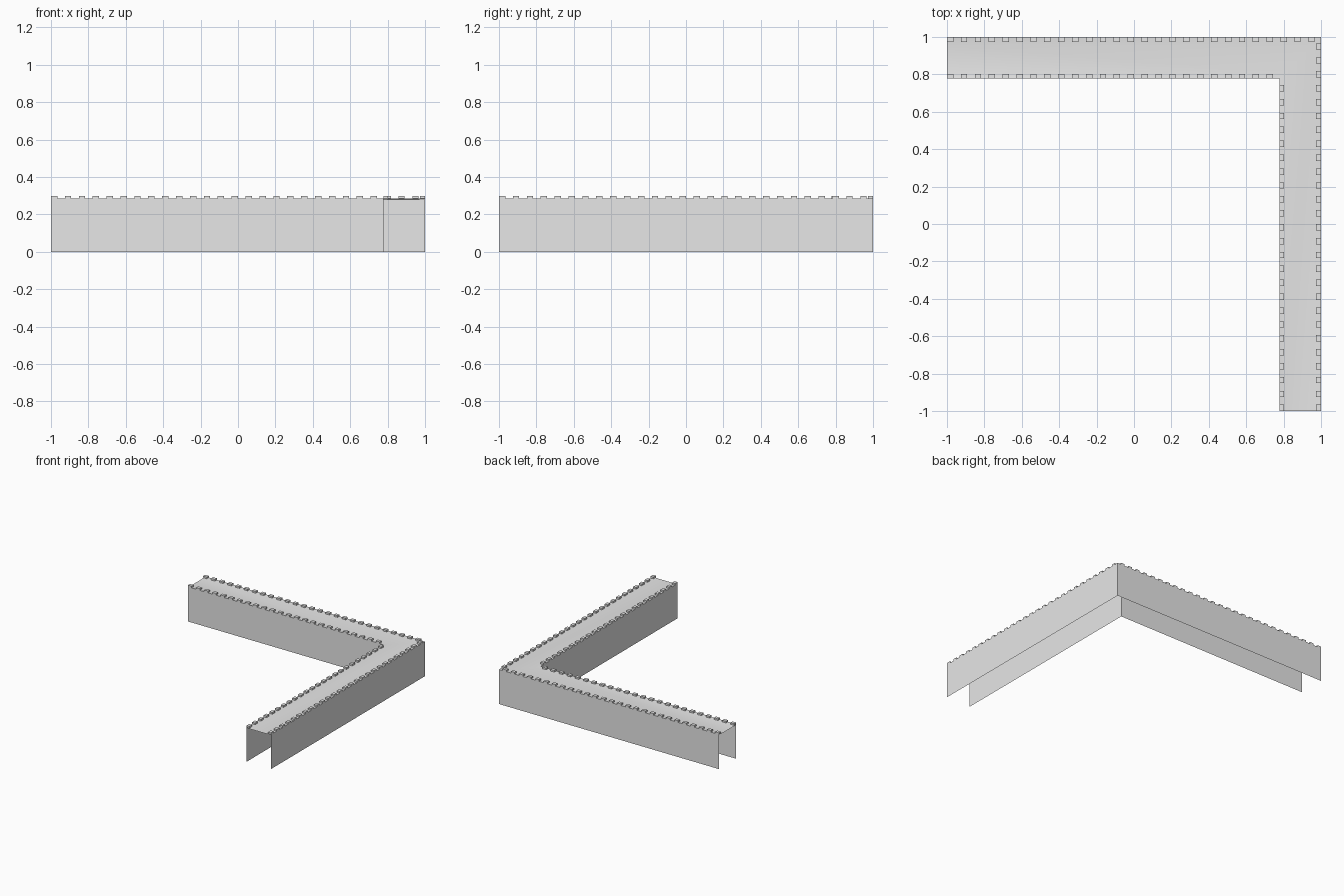
import bpy
import bmesh
import math

if "Cube" in bpy.data.objects:
    bpy.data.objects.remove(bpy.data.objects["Cube"], do_unlink=True)

WIDTH = 0.223      # thickness of the whole rampart
WALL_TOP = 0.284
PITCH = 0.0743     # merlon spacing
MERLON = (0.034, 0.026, 0.014)   # length, depth, height

stone = bpy.data.materials.new("pale_grey_stone")
stone.use_nodes = True
stone.diffuse_color = (0.8, 0.8, 0.8, 1)
stone.node_tree.nodes["Principled BSDF"].inputs["Base Color"].default_value = (0.8, 0.8, 0.8, 1)


def finish(bm, name):
    mesh = bpy.data.meshes.new(name)
    bm.to_mesh(mesh)
    bm.free()
    mesh.materials.append(stone)
    obj = bpy.data.objects.new(name, mesh)
    bpy.context.collection.objects.link(obj)
    return obj


# Rampart shell: an open channel profile swept round a mitred corner
profile = [(0, 0), (0, WALL_TOP), (0.045, WALL_TOP - 0.005),
           (WIDTH - 0.03, WALL_TOP - 0.005), (WIDTH, WALL_TOP), (WIDTH, 0)]
bm = bmesh.new()
sections = []
for place in (lambda o: (-1, 1 - o), lambda o: (1 - o, 1 - o), lambda o: (1 - o, -1)):
    sections.append([bm.verts.new((*place(o), z)) for o, z in profile])
for a, b in zip(sections, sections[1:]):
    for j in range(len(profile) - 1):
        bm.faces.new((a[j], a[j + 1], b[j + 1], b[j]))
rampart = finish(bm, "rampart_shell")
bpy.ops.object.select_all(action="DESELECT")
rampart.select_set(True)
bpy.context.view_layer.objects.active = rampart
bpy.ops.object.shade_smooth_by_angle(angle=math.radians(30))


# Merlons: a row of small blocks along one edge of one arm
def merlon_row(name, count, offset, along_x):
    bm = bmesh.new()
    length, depth, height = MERLON
    for i in range(count):
        run = -1 + i * PITCH + length / 2
        side = 1 - offset - depth / 2
        x, y = (run, side) if along_x else (side, run)
        size = (length, depth, height) if along_x else (depth, length, height)
        verts = bmesh.ops.create_cube(bm, size=1)["verts"]
        bmesh.ops.scale(bm, vec=size, verts=verts)
        bmesh.ops.translate(bm, vec=(x, y, WALL_TOP + height / 2), verts=verts)
    finish(bm, name)


for arm, along_x in (("back", True), ("left", False)):
    merlon_row(arm + "_outer_merlons", 27, 0, along_x)
    merlon_row(arm + "_inner_merlons", 24, WIDTH - MERLON[1], along_x)
